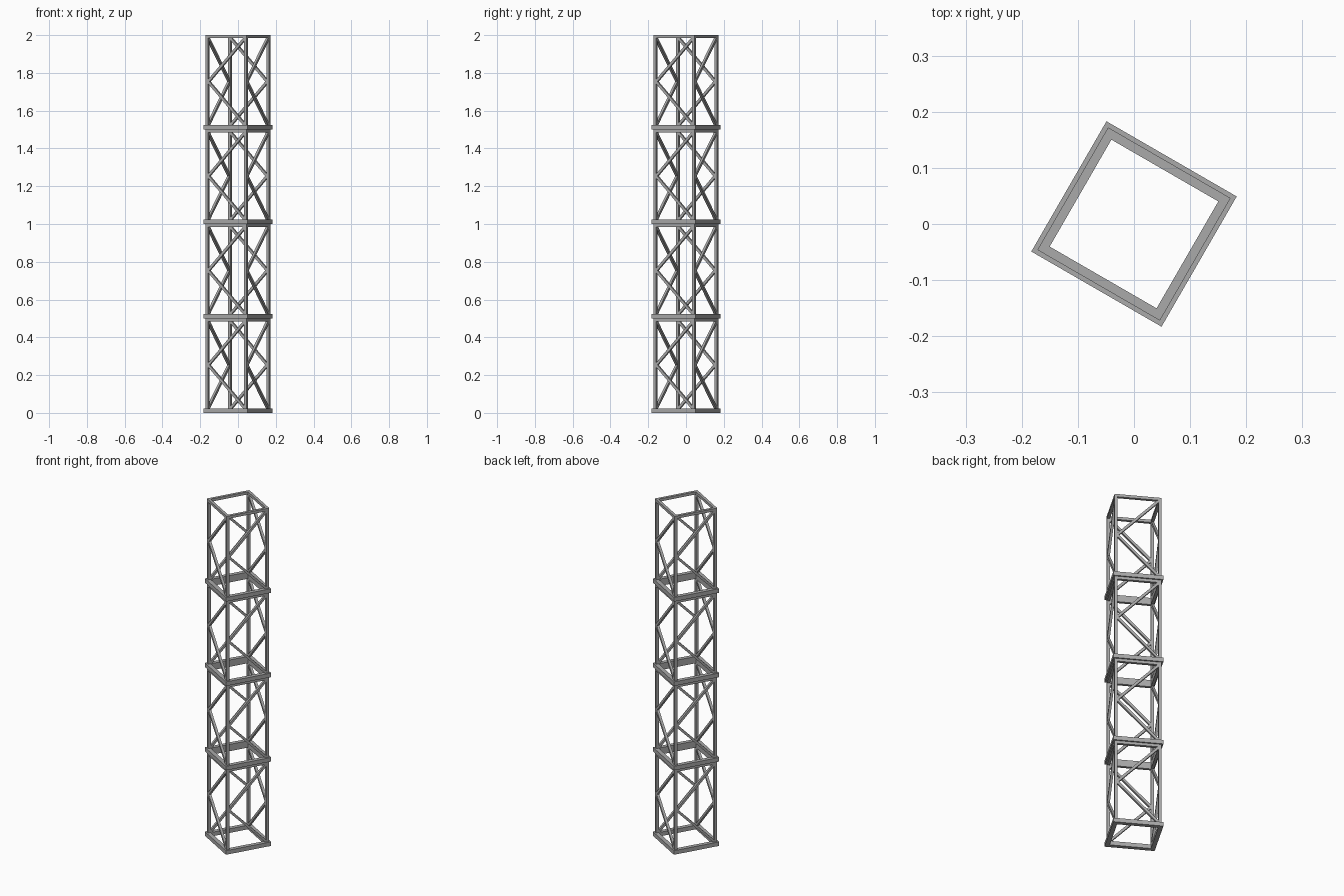
import bpy, bmesh, math
from mathutils import Matrix, Vector

if "Cube" in bpy.data.objects:
    bpy.data.objects.remove(bpy.data.objects["Cube"])

SEG, COUNT = 0.5, 4            # section height and number of sections
OUT, INN, FL = 0.126, 0.110, 0.134   # tube outer/inner half widths, flange half width
FLH, TUBE, BRACE = 0.024, 0.016, 0.014
TURN = Matrix.Rotation(math.radians(-30), 4, 'Z')

steel = bpy.data.materials.new("grey steel")
steel.diffuse_color = (0.40, 0.40, 0.40, 1)
steel.use_nodes = True
steel.node_tree.nodes["Principled BSDF"].inputs["Base Color"].default_value = steel.diffuse_color


def finish(name, bm):
    bm.transform(TURN)
    bmesh.ops.recalc_face_normals(bm, faces=bm.faces)
    me = bpy.data.meshes.new(name)
    bm.to_mesh(me)
    bm.free()
    me.materials.append(steel)
    bpy.context.collection.objects.link(bpy.data.objects.new(name, me))


def frame(name, outer, inner, z0, z1):
    """Square ring with mitred corners."""
    bm = bmesh.new()
    signs = [(-1, -1), (1, -1), (1, 1), (-1, 1)]
    loops = [[bm.verts.new((sx * h, sy * h, z)) for sx, sy in signs]
             for h, z in ((outer, z0), (outer, z1), (inner, z1), (inner, z0))]
    for k in range(4):
        a, b = loops[k], loops[(k + 1) % 4]
        for i in range(4):
            j = (i + 1) % 4
            bm.faces.new((a[i], a[j], b[j], b[i]))
    finish(name, bm)


def bar(bm, p, q, width):
    """Square bar between two points lying in a plane of constant y."""
    p, q = Vector(p), Vector(q)
    d = q - p
    angle = math.atan2(d.x, d.z)
    m = (Matrix.Translation((p + q) / 2) @ Matrix.Rotation(angle, 4, 'Y')
         @ Matrix.Diagonal((width, width, d.length, 1)))
    bmesh.ops.create_cube(bm, size=1, matrix=m)


mid = (OUT + INN) / 2
for s in range(COUNT):
    z0, z1 = s * SEG, (s + 1) * SEG
    low, high = z0 + FLH, z1 - TUBE
    # wide base flange and slimmer top ring of the section
    frame(f"base_flange_{s + 1}", FL, INN, z0, low)
    frame(f"top_ring_{s + 1}", OUT, INN, high, z1)
    # corner posts and sideways-V braces, one of each per side
    posts, braces = bmesh.new(), bmesh.new()
    zm = (low + high) / 2
    for _ in range(4):
        bar(posts, (-mid, -mid, low), (-mid, -mid, high), TUBE)
        for end in (low, high):
            bar(braces, (-INN - 0.002, -mid, zm), (INN + 0.002, -mid, end), BRACE)
        for bm in (posts, braces):
            bm.transform(Matrix.Rotation(math.pi / 2, 4, 'Z'))
    finish(f"corner_posts_{s + 1}", posts)
    finish(f"diagonal_braces_{s + 1}", braces)
